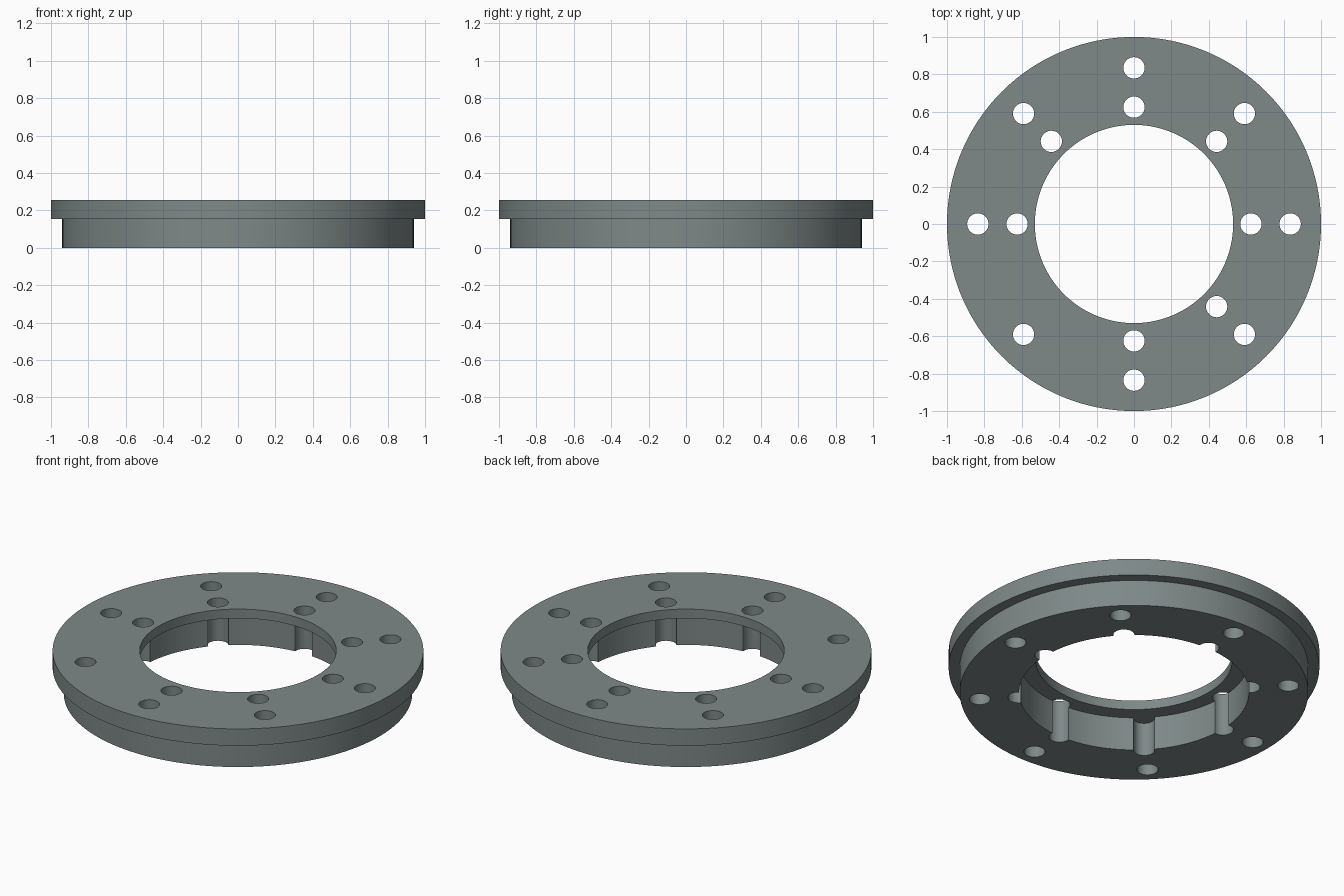
import bpy, bmesh, math
from mathutils import Matrix

if "Cube" in bpy.data.objects:
    bpy.data.objects.remove(bpy.data.objects["Cube"])

SEG = 128          # segments around the ring
HOLE_R = 0.057     # bolt hole radius
INNER, OUTER = 0.625, 0.835   # bolt circle radii
TOP, CEILING = 0.255, 0.2

metal = bpy.data.materials.new("grey metal")
metal.diffuse_color = (0.21, 0.247, 0.247, 1)
metal.use_nodes = True
metal.node_tree.nodes["Principled BSDF"].inputs["Base Color"].default_value = metal.diffuse_color


def make_object(name, bm):
    bmesh.ops.recalc_face_normals(bm, faces=bm.faces)
    mesh = bpy.data.meshes.new(name)
    bm.to_mesh(mesh)
    bm.free()
    mesh.materials.append(metal)
    obj = bpy.data.objects.new(name, mesh)
    bpy.context.collection.objects.link(obj)
    return obj


def lathe(name, profile):
    """Revolve a closed (radius, z) profile around the z axis."""
    bm = bmesh.new()
    rings = []
    for i in range(SEG):
        a = 2 * math.pi * i / SEG
        rings.append([bm.verts.new((r * math.cos(a), r * math.sin(a), z)) for r, z in profile])
    n = len(profile)
    for i in range(SEG):
        p, q = rings[i], rings[(i + 1) % SEG]
        for j in range(n):
            k = (j + 1) % n
            bm.faces.new((p[j], q[j], q[k], p[k]))
    return make_object(name, bm)


def add_pin(bm, radius, angle, z0, z1):
    a = math.radians(angle)
    place = Matrix.Translation((radius * math.cos(a), radius * math.sin(a), (z0 + z1) / 2))
    bmesh.ops.create_cone(bm, cap_ends=True, segments=32, radius1=HOLE_R, radius2=HOLE_R,
                          depth=z1 - z0, matrix=place)


# Stepped ring: wide flange, narrower body, recess below a thin inner lip
ring = lathe("flange_ring", [(0.53, TOP), (1.0, TOP), (1.0, 0.155), (0.94, 0.155),
                             (0.94, 0), (0.62, 0), (0.62, CEILING), (0.53, CEILING)])

# Bolt holes on two circles; one inner hole is blind and stops at the lip
bm = bmesh.new()
for angle in range(0, 360, 45):
    add_pin(bm, OUTER, angle, -0.1, TOP + 0.1)
    add_pin(bm, INNER, angle, -0.1, CEILING if angle == 225 else TOP + 0.1)
cutter = make_object("hole_cutter", bm)
cutter.hide_render = True

cut = ring.modifiers.new("holes", 'BOOLEAN')
cut.operation = 'DIFFERENCE'
cut.solver = 'EXACT'
cut.object = cutter

# Apply the cut, remove the cutter and smooth the round walls
bpy.context.view_layer.objects.active = ring
ring.select_set(True)
bpy.ops.object.modifier_apply(modifier=cut.name)
bpy.data.objects.remove(cutter)
bpy.ops.object.shade_smooth_by_angle(angle=math.radians(30))
